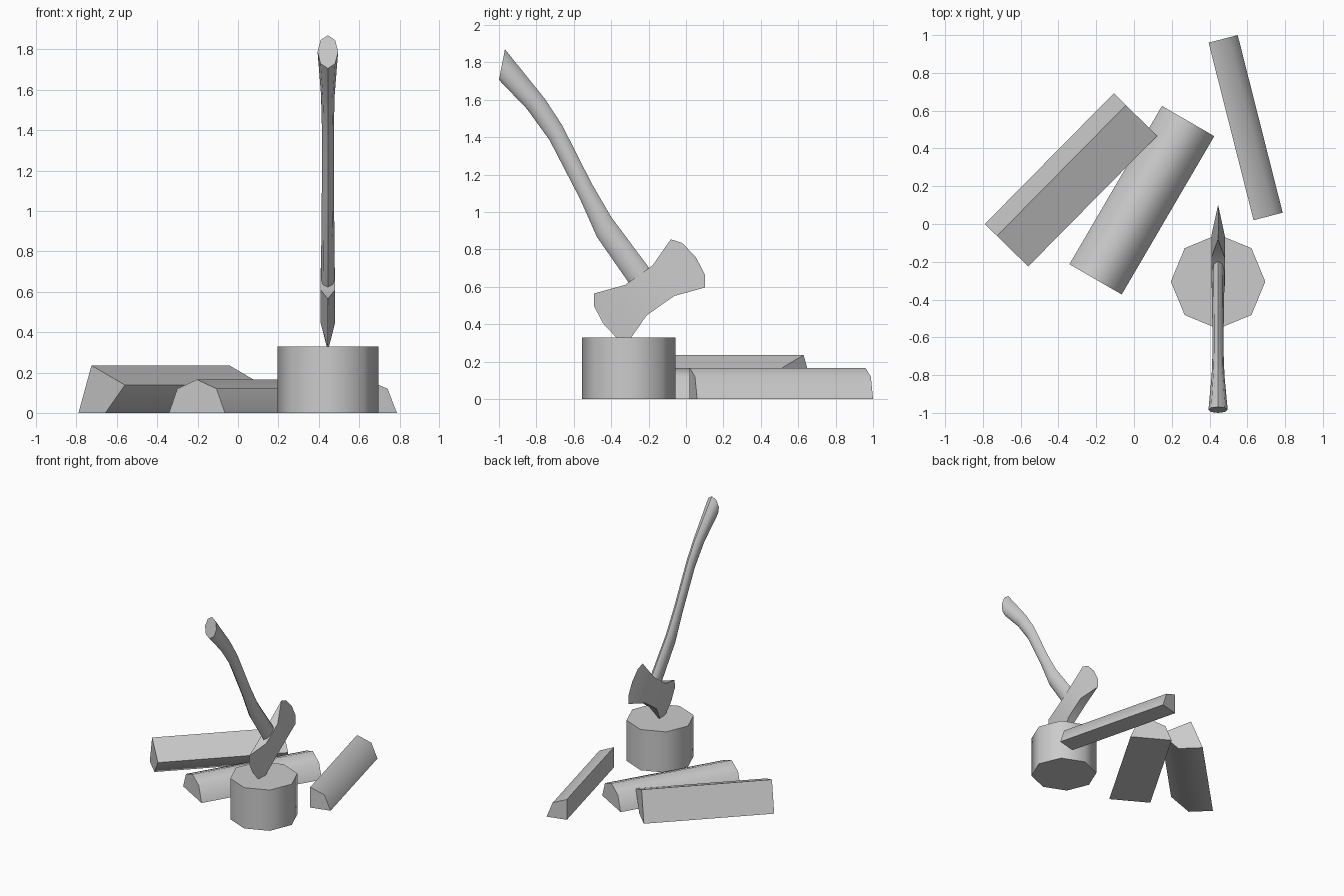
import bpy
import bmesh
import math
from mathutils import Vector

if "Cube" in bpy.data.objects:
    bpy.data.objects.remove(bpy.data.objects["Cube"], do_unlink=True)

grey = bpy.data.materials.new("plain grey")
grey.use_nodes = True
grey.diffuse_color = (0.6, 0.6, 0.6, 1)
grey.node_tree.nodes["Principled BSDF"].inputs["Base Color"].default_value = (0.6, 0.6, 0.6, 1)


def finish(name, bm, angle=55):
    """Turn a bmesh into a named, shaded object."""
    bmesh.ops.recalc_face_normals(bm, faces=bm.faces)
    mesh = bpy.data.meshes.new(name)
    bm.to_mesh(mesh)
    bm.free()
    mesh.materials.append(grey)
    obj = bpy.data.objects.new(name, mesh)
    bpy.context.collection.objects.link(obj)
    bpy.ops.object.select_all(action='DESELECT')
    obj.select_set(True)
    bpy.context.view_layer.objects.active = obj
    bpy.ops.object.shade_smooth_by_angle(angle=math.radians(angle))
    return obj


def loft(name, rings, angle=55):
    """Skin a list of equal-sized rings and cap both ends."""
    bm = bmesh.new()
    rows = [[bm.verts.new(p) for p in ring] for ring in rings]
    n = len(rows[0])
    for a, b in zip(rows, rows[1:]):
        for i in range(n):
            j = (i + 1) % n
            bm.faces.new((a[i], a[j], b[j], b[i]))
    bm.faces.new(rows[0])
    bm.faces.new(rows[-1])
    return finish(name, bm, angle)


def split_log(name, left, right, run, section):
    """Extrude a (fraction across, height) section along the ground."""
    left, right, run = Vector(left), Vector(right), Vector(run)
    near = [left.lerp(right, t) + Vector((0, 0, z)) for t, z in section]
    return loft(name, [near, [p + run for p in near]])


# Chopping block: an eight-sided stump
AXE_X = 0.445
bm = bmesh.new()
bmesh.ops.create_cone(bm, cap_ends=True, segments=8, radius1=0.25, radius2=0.25, depth=0.33)
bmesh.ops.translate(bm, verts=bm.verts, vec=(AXE_X, -0.305, 0.165))
finish("chopping_block", bm)

# Split firewood lying on the ground
split_log("quarter_log", (-0.79, 0, 0), (-0.56, -0.225, 0), (0.683, 0.692, 0),
          [(0, 0), (0.28, 0.235), (1, 0.138), (0.58, 0)])
split_log("half_log", (-0.342, -0.213, 0), (-0.065, -0.373, 0), (0.49, 0.838, 0),
          [(0, 0), (0.15, 0.12), (0.5, 0.165), (0.85, 0.12), (1, 0)])
split_log("small_log", (0.633, 0.02, 0), (0.787, 0.06, 0), (-0.238, 0.94, 0),
          [(0, 0), (0, 0.165), (0.7, 0.12), (1, 0)])

# Axe handle: oval rings between a lower and an upper edge (y, z), with half width
stations = [
    ((-0.255, 0.56), (-0.14, 0.63), 0.033),
    ((-0.305, 0.62), (-0.193, 0.695), 0.034),
    ((-0.476, 0.866), (-0.40, 0.973), 0.032),
    ((-0.567, 1.07), (-0.503, 1.15), 0.03),
    ((-0.73, 1.385), (-0.663, 1.465), 0.03),
    ((-0.85, 1.55), (-0.754, 1.604), 0.034),
    ((-1.0, 1.706), (-0.968, 1.87), 0.051),
]
rings = []
for low, high, half in stations:
    mid = (Vector(low) + Vector(high)) / 2
    arm = (Vector(high) - Vector(low)) / 2
    ring = []
    for k in range(8):
        a = math.tau * k / 8
        p = mid + arm * math.cos(a)
        ring.append((AXE_X + half * math.sin(a), p.x, p.y))
    rings.append(ring)
loft("axe_handle", rings, 50)

# Double-bitted axe head: flat eye block with a wedge blade on either side
centre = Vector((AXE_X, -0.195, 0.58))
along = Vector((0, 0.816, 0.577))
up = Vector((0, -0.577, 0.816))
edge = [(0.251, 0.158), (0.29, 0.106), (0.305, 0), (0.29, -0.106), (0.251, -0.158)]
bm = bmesh.new()


def head_vert(x, u, v):
    return bm.verts.new(centre + Vector((x, 0, 0)) + along * u + up * v)


eye = {(sx, su, sv): head_vert(sx * 0.036, su * 0.09, sv * 0.1)
       for sx in (-1, 1) for su in (-1, 1) for sv in (-1, 1)}
for s in (-1, 1):
    # cheek, then top or bottom of the eye
    bm.faces.new([eye[s, u, v] for u, v in ((-1, -1), (1, -1), (1, 1), (-1, 1))])
    bm.faces.new([eye[x, u, s] for x, u in ((-1, -1), (1, -1), (1, 1), (-1, 1))])
    # blade with a curved cutting edge
    rim = [head_vert(0, s * u, v) for u, v in edge]
    for x in (-1, 1):
        bm.faces.new([eye[x, s, 1]] + rim + [eye[x, s, -1]])
    bm.faces.new((eye[-1, s, 1], eye[1, s, 1], rim[0]))
    bm.faces.new((eye[-1, s, -1], eye[1, s, -1], rim[-1]))
finish("axe_head", bm, 40)
